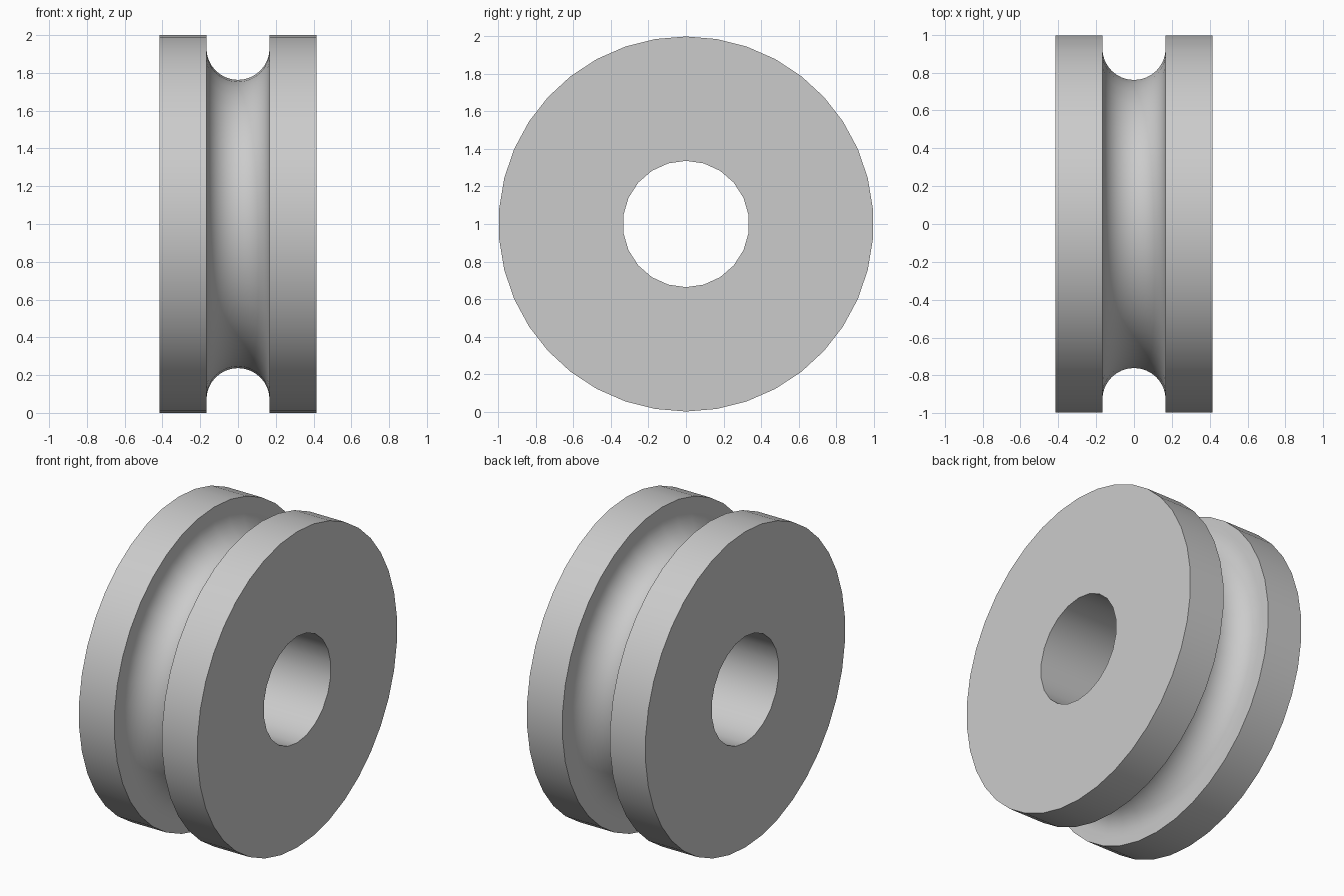
import bpy, bmesh, math
from mathutils import Matrix

if "Cube" in bpy.data.objects:
    bpy.data.objects.remove(bpy.data.objects["Cube"])

HALF_WIDTH, GROOVE, GROOVE_CENTRE = 0.415, 0.167, 0.93
RIM, BORE = 1.0, 0.337

# Flat grey material
grey = bpy.data.materials.new("light grey")
grey.use_nodes = True
colour = (0.6, 0.6, 0.6, 1)
grey.diffuse_color = colour
grey.node_tree.nodes["Principled BSDF"].inputs["Base Color"].default_value = colour


def revolve(bm, profile, sides):
    """Turn an (x, radius) profile about the x axis; return its two end loops."""
    rings = []
    for x, radius in profile:
        angles = [math.tau * i / sides for i in range(sides)]
        rings.append([bm.verts.new((x, radius * math.sin(a), radius * math.cos(a)))
                      for a in angles])
    for low, high in zip(rings, rings[1:]):
        for i in range(sides):
            j = (i + 1) % sides
            bm.faces.new((low[i], low[j], high[j], high[i]))
    return [[bm.edges.get((ring[i - 1], ring[i])) for i in range(sides)]
            for ring in (rings[0], rings[-1])]


bm = bmesh.new()

# Two rims with a round-bottomed groove between them
arc = [math.pi * i / 16 for i in range(17)]
groove = [(-GROOVE * math.cos(a), GROOVE_CENTRE - GROOVE * math.sin(a)) for a in arc]
outer = revolve(bm, [(-HALF_WIDTH, RIM), (-GROOVE, RIM), *groove,
                     (GROOVE, RIM), (HALF_WIDTH, RIM)], 38)

# Axle bore
inner = revolve(bm, [(-HALF_WIDTH, BORE), (HALF_WIDTH, BORE)], 22)

# Flat side faces
for rim_loop, bore_loop in zip(outer, inner):
    bmesh.ops.triangle_fill(bm, use_beauty=True, edges=rim_loop + bore_loop)
bmesh.ops.recalc_face_normals(bm, faces=bm.faces)
bmesh.ops.dissolve_limit(bm, angle_limit=0.001, verts=[],
                         edges=[e for e in bm.edges if e.is_manifold])

mesh = bpy.data.meshes.new("pulley_wheel")
bm.to_mesh(mesh)
bm.free()
mesh.materials.append(grey)
wheel = bpy.data.objects.new("pulley_wheel", mesh)
wheel.location.z = RIM
bpy.context.collection.objects.link(wheel)
bpy.context.view_layer.objects.active = wheel
wheel.select_set(True)
bpy.ops.object.shade_smooth_by_angle(angle=math.radians(30))
